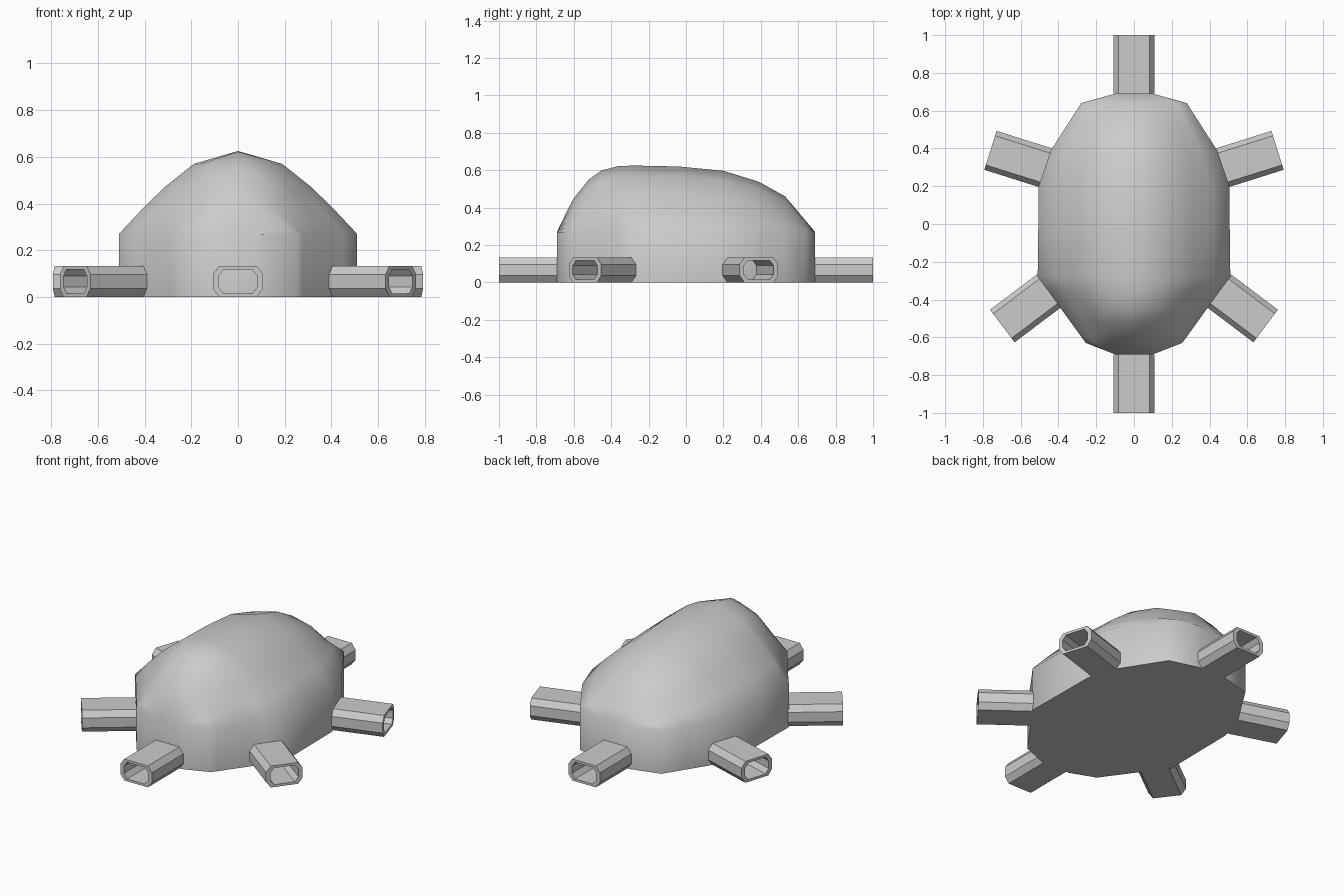
import bpy, bmesh
from math import sin, cos, radians
from mathutils import Vector

if "Cube" in bpy.data.objects:
    bpy.data.objects.remove(bpy.data.objects["Cube"])

RIM = 0.27


def finish(name, bm, angle):
    bmesh.ops.recalc_face_normals(bm, faces=bm.faces)
    me = bpy.data.meshes.new(name)
    bm.to_mesh(me)
    bm.free()
    ob = bpy.data.objects.new(name, me)
    bpy.context.collection.objects.link(ob)
    bpy.ops.object.select_all(action='DESELECT')
    ob.select_set(True)
    bpy.context.view_layer.objects.active = ob
    bpy.ops.object.shade_smooth_by_angle(angle=radians(angle))
    return ob


# Domed shell lofted through cross-sections: y, half width, ridge height
stations = [(-0.69, 0.10, 0.27), (-0.63, 0.255, 0.395), (-0.60, 0.277, 0.45),
            (-0.52, 0.335, 0.55), (-0.45, 0.385, 0.60), (-0.36, 0.45, 0.622),
            (-0.28, 0.51, 0.625), (-0.04, 0.507, 0.62), (0.20, 0.505, 0.597),
            (0.39, 0.44, 0.538), (0.53, 0.35, 0.46), (0.64, 0.28, 0.33),
            (0.69, 0.10, 0.27)]
# Section shape: fraction of half width, fraction of rise above the rim
half = [(1, 0), (0.81, 0.29), (0.62, 0.56), (0.37, 0.845), (0, 1)]
section = [(-u, v) for u, v in half] + half[-2::-1]

bm = bmesh.new()
rows = []
for y, w, h in stations:
    row = [bm.verts.new((-w, y, 0))]
    row += [bm.verts.new((u * w, y, RIM + v * (h - RIM))) for u, v in section]
    row.append(bm.verts.new((w, y, 0)))
    rows.append(row)
for a, b in zip(rows, rows[1:]):
    for i in range(len(a) - 1):
        bm.faces.new((a[i], a[i + 1], b[i + 1], b[i]))
# End walls and floor
bm.faces.new(rows[0])
bm.faces.new(rows[-1])
bm.faces.new([r[0] for r in rows] + [r[-1] for r in reversed(rows)])
finish("domed_body", bm, 55)


def octagon(w, z0, z1, cx, cz):
    return [(w, z0 + cz), (w, z1 - cz), (w - cx, z1), (cx - w, z1),
            (-w, z1 - cz), (-w, z0 + cz), (cx - w, z0), (w - cx, z0)]


# Hollow eight-sided tube pointing outward from the body
def tube(name, tip, angle, length):
    d = Vector((cos(radians(angle)), sin(radians(angle)), 0))
    side = Vector((-d.y, d.x, 0))
    tip = Vector((*tip, 0))
    outer = octagon(0.108, 0, 0.133, 0.027, 0.036)
    inner = octagon(0.083, 0.015, 0.118, 0.022, 0.028)
    bm = bmesh.new()

    def ring(profile, back):
        return [bm.verts.new(tip - d * back + side * s + Vector((0, 0, z)))
                for s, z in profile]
    loops = [ring(outer, length), ring(outer, 0), ring(inner, 0), ring(inner, length)]
    for k in range(4):
        a, b = loops[k], loops[(k + 1) % 4]
        for i in range(8):
            j = (i + 1) % 8
            bm.faces.new((a[i], a[j], b[j], b[i]))
    finish(name, bm, 20)


tube("front_tube", (0, -1), -90, 0.31)
tube("back_tube", (0, 1), 90, 0.31)
for sx, label in ((1, "right"), (-1, "left")):
    for part, x, y, ang, length in (("rear", 0.76, 0.39, 17.5, 0.31),
                                    ("fore", 0.697, -0.54, -37, 0.31)):
        tube(f"{label}_{part}_tube", (sx * x, y), ang if sx > 0 else 180 - ang, length)
